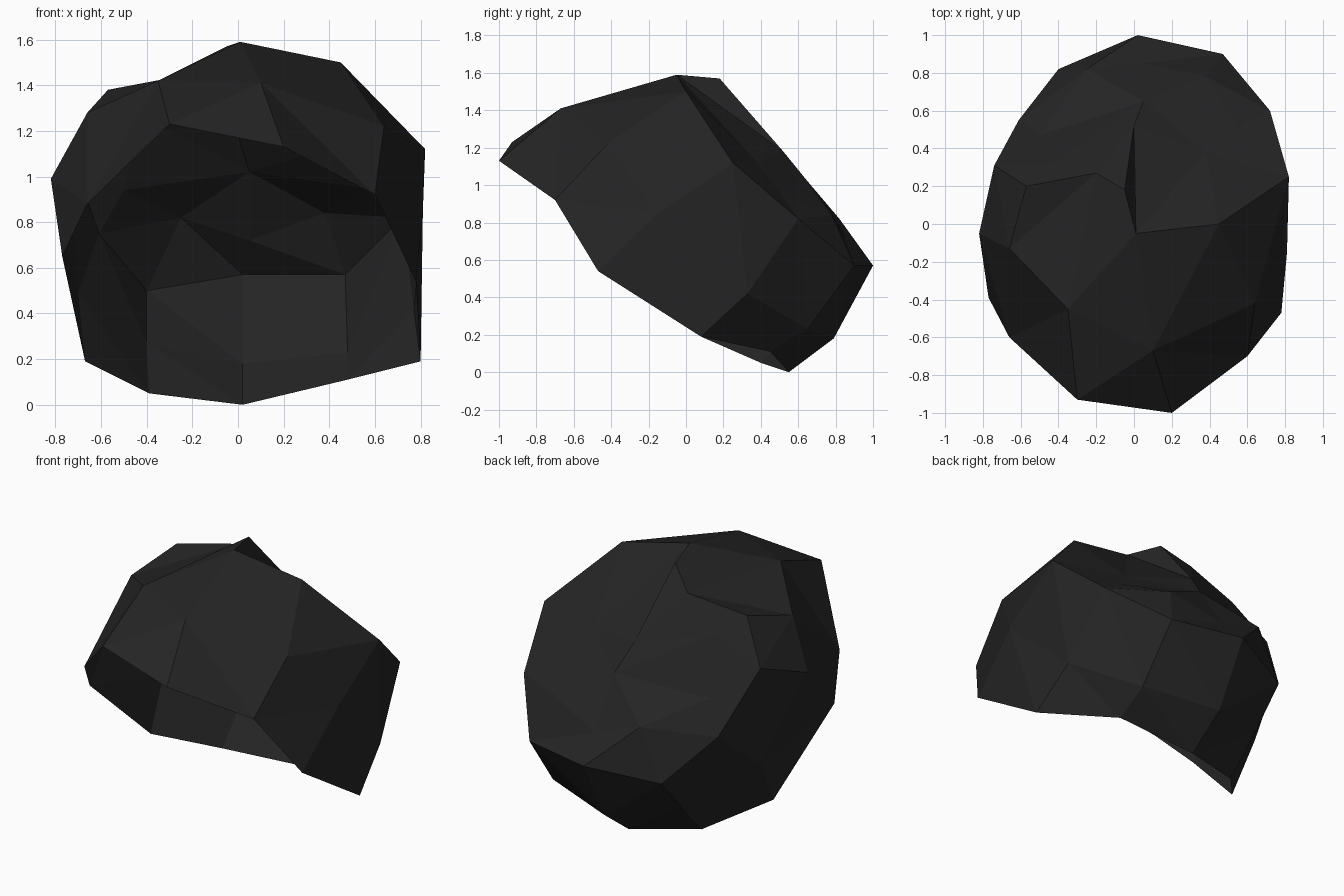
import bpy, bmesh
from mathutils import Vector

if "Cube" in bpy.data.objects:
    bpy.data.objects.remove(bpy.data.objects["Cube"])

# Open faceted shell: four loops running from the open rim to the back panel
rim = [(.2, -1, 1.13), (.6, -.7, .92), (.78, -.47, .54), (.8, .08, .19), (.48, .45, .11),
       (.02, .55, 0), (-.39, .4, .05), (-.67, .08, .19), (-.77, -.39, .65),
       (-.66, -.6, .88), (-.3, -.93, 1.23)]
side = [(.1, -.67, 1.41), (.64, -.42, 1.22), (.81, -.15, .85), (.77, .33, .42),
        (.48, .65, .23), (.02, .79, .18), (-.4, .61, .27), (-.7, .25, .49),
        (-.82, -.05, .99), (-.66, -.13, 1.28), (-.35, -.45, 1.42)]
crown = [(.01, -.05, 1.59), (.45, 0, 1.5), (.82, .25, 1.12), (.72, .6, .82), (.47, .9, .57),
         (.02, 1, .57), (-.4, .82, .5), (-.61, .55, .75), (-.74, .31, 1.13),
         (-.57, .2, 1.38), (-.2, .27, 1.45), (-.05, .18, 1.57)]
panel = [(0, .52, 1.18), (.38, .38, 1.12), (.55, .51, .95), (.38, .78, .84), (.05, .85, .72),
         (-.25, .82, .82), (-.5, .47, .94), (-.43, .32, 1.27)]

bm = bmesh.new()


def loop(points):
    return [bm.verts.new(Vector(p)) for p in points]


def bridge(a, b):
    """Join two closed loops with triangles, always taking the shorter diagonal."""
    i = j = 0
    while i < len(a) or j < len(b):
        p, q = a[i % len(a)], b[j % len(b)]
        pn, qn = a[(i + 1) % len(a)], b[(j + 1) % len(b)]
        if j == len(b) or (i < len(a) and (pn.co - q.co).length <= (qn.co - p.co).length):
            bm.faces.new((p, pn, q))
            i += 1
        else:
            bm.faces.new((p, qn, q))
            j += 1


loops = [loop(pts) for pts in (rim, side, crown, panel)]
for lower, upper in zip(loops, loops[1:]):
    bridge(lower, upper)

# Close the back panel with a fan
centre = bm.verts.new((.05, .65, 1.02))
last = loops[-1]
for k, v in enumerate(last):
    bm.faces.new((v, last[(k + 1) % len(last)], centre))

mesh = bpy.data.meshes.new("hair_shell")
bm.to_mesh(mesh)
bm.free()
shell = bpy.data.objects.new("hair_shell", mesh)
bpy.context.collection.objects.link(shell)

black = bpy.data.materials.new("soft_black")
black.diffuse_color = (.018, .018, .018, 1)
black.use_nodes = True
black.node_tree.nodes["Principled BSDF"].inputs["Base Color"].default_value = black.diffuse_color
mesh.materials.append(black)
